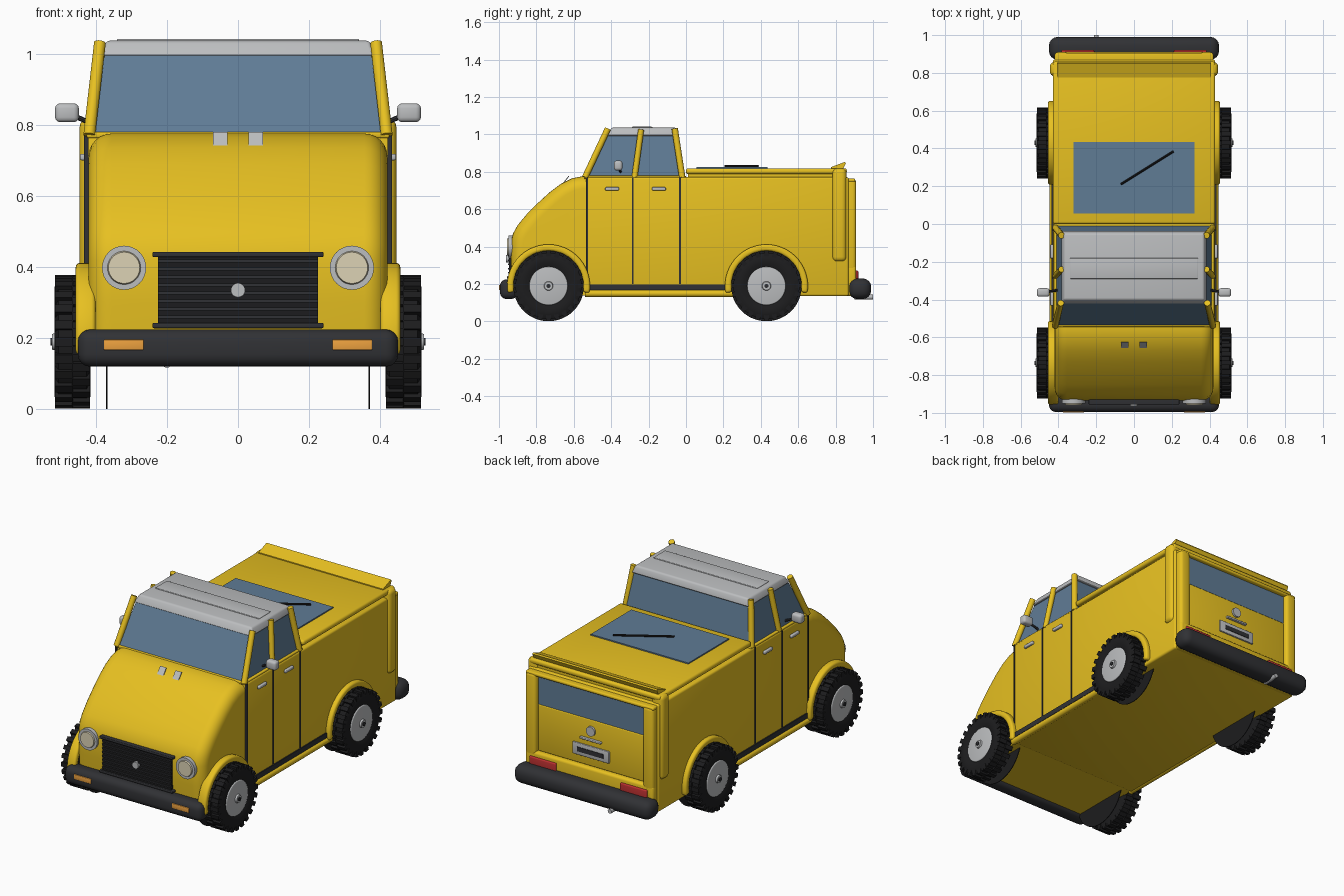
import bpy, bmesh, math
from mathutils import Vector, Matrix

if "Cube" in bpy.data.objects:
    bpy.data.objects.remove(bpy.data.objects["Cube"])


def mat(name, *rgb):
    m = bpy.data.materials.new(name)
    m.diffuse_color = (*rgb, 1)
    m.use_nodes = True
    m.node_tree.nodes["Principled BSDF"].inputs["Base Color"].default_value = m.diffuse_color
    return m


YELLOW = mat("yellow paint", 0.80, 0.53, 0.015)
GLASS = mat("blue glass", 0.115, 0.20, 0.30)
BLACK = mat("black rubber", 0.012, 0.012, 0.013)
DARK = mat("dark plastic", 0.03, 0.031, 0.035)
SILVER = mat("silver", 0.5, 0.51, 0.52)
CREAM = mat("lamp cream", 0.72, 0.65, 0.46)
AMBER = mat("amber", 0.85, 0.36, 0.05)
RED = mat("red", 0.5, 0.03, 0.03)


def finish(name, bm, material, bevel=0, seg=3, angle=35):
    bmesh.ops.recalc_face_normals(bm, faces=bm.faces)
    if bevel:
        edges = [e for e in bm.edges if e.calc_face_angle(0) > math.radians(40)]
        bmesh.ops.bevel(bm, geom=edges, offset=bevel, segments=seg, profile=0.5,
                        affect='EDGES', clamp_overlap=True)
    me = bpy.data.meshes.new(name)
    bm.to_mesh(me)
    bm.free()
    me.polygons.foreach_set("use_smooth", [True] * len(me.polygons))
    me.set_sharp_from_angle(angle=math.radians(angle))
    me.materials.append(material)
    ob = bpy.data.objects.new(name, me)
    bpy.context.collection.objects.link(ob)
    return ob


def box(name, x, y, z, material, bevel=0, seg=3):
    bm = bmesh.new()
    bmesh.ops.create_cube(bm, size=1)
    for v in bm.verts:
        v.co = [(a + b) / 2 + c * (b - a) for c, (a, b) in zip(v.co, (x, y, z))]
    return finish(name, bm, material, bevel, seg)


def prism_bm(profile, x0, x1):
    # side profile (y, z) extruded along x
    bm = bmesh.new()
    f = bm.faces.new([bm.verts.new((x0, y, z)) for y, z in profile])
    new = bmesh.ops.extrude_face_region(bm, geom=[f])["geom"]
    for v in new:
        if isinstance(v, bmesh.types.BMVert):
            v.co.x = x1
    return bm


def rod(name, a, b, r, material, sides=12, r2=None, bevel=0):
    a, b = Vector(a), Vector(b)
    bm = bmesh.new()
    m = Matrix.Translation((a + b) / 2) @ (b - a).to_track_quat('Z', 'Y').to_matrix().to_4x4()
    bmesh.ops.create_cone(bm, cap_ends=True, segments=sides, radius1=r,
                          radius2=r if r2 is None else r2, depth=(b - a).length, matrix=m)
    return finish(name, bm, material, bevel)


def frustum(name, low, high, material, bevel=0):
    # low / high: half width, y front, y back, z
    bm = bmesh.new()
    rings = [[bm.verts.new(p) for p in ((-w, y0, z), (w, y0, z), (w, y1, z), (-w, y1, z))]
             for w, y0, y1, z in (low, high)]
    bm.faces.new(rings[0])
    bm.faces.new(rings[1])
    for i in range(4):
        j = (i + 1) % 4
        bm.faces.new((rings[0][i], rings[0][j], rings[1][j], rings[1][i]))
    return finish(name, bm, material, bevel)


# Hood with rounded shoulders
hood = [(-0.52, 0.14), (-0.92, 0.14), (-0.935, 0.3), (-0.935, 0.42), (-0.925, 0.47), (-0.90, 0.515),
        (-0.85, 0.575), (-0.79, 0.635), (-0.73, 0.69), (-0.67, 0.735), (-0.61, 0.765), (-0.56, 0.775),
        (-0.52, 0.775)]
bm = prism_bm(hood, -0.42, 0.42)
edges = [e for e in bm.edges if abs(e.verts[0].co.x - e.verts[1].co.x) < 0.01
         and min(v.co.y for v in e.verts) < -0.53 and max(v.co.z for v in e.verts) > 0.2]
bmesh.ops.bevel(bm, geom=edges, offset=0.065, segments=6, profile=0.5, affect='EDGES',
                clamp_overlap=False)
finish("hood", bm, YELLOW)

# Main body and recessed tail
box("main_body", (-0.43, 0.43), (-0.53, 0.87), (0.135, 0.772), YELLOW, 0.012)
box("tail_sill", (-0.42, 0.42), (0.84, 0.91), (0.135, 0.3), YELLOW, 0.015)
box("tail_header", (-0.42, 0.42), (0.84, 0.905), (0.745, 0.765), YELLOW, 0.008)
box("rear_window", (-0.35, 0.35), (0.86, 0.882), (0.575, 0.75), GLASS)
box("tailgate", (-0.35, 0.35), (0.86, 0.885), (0.3, 0.575), YELLOW, 0.006)
rod("tailgate_badge", (0, 0.87, 0.51), (0, 0.897, 0.51), 0.028, SILVER, 24)
box("tailgate_handle", (-0.07, 0.07), (0.88, 0.9), (0.452, 0.464), SILVER, 0.004)
box("plate_frame", (-0.12, 0.12), (0.88, 0.895), (0.35, 0.42), SILVER, 0.004)
box("plate_panel", (-0.085, 0.085), (0.89, 0.898), (0.372, 0.398), DARK)

# Bed cover, hatch glass and spoiler
box("bed_cover", (-0.43, 0.43), (0.0, 0.86), (0.787, 0.819), YELLOW, 0.013)
box("bed_cover_base", (-0.40, 0.40), (0.01, 0.85), (0.76, 0.80), YELLOW)
box("hatch_glass", (-0.32, 0.32), (0.055, 0.435), (0.81, 0.826), GLASS)
rod("hatch_wiper", (-0.07, 0.21, 0.831), (0.21, 0.385, 0.831), 0.006, BLACK, 8)
finish("spoiler", prism_bm([(0.775, 0.815), (0.775, 0.825), (0.85, 0.853), (0.855, 0.845),
                            (0.84, 0.815)], -0.408, 0.408), YELLOW)

# Cab glass, roof
frustum("cab_glass", (0.412, -0.54, -0.008, 0.77), (0.373, -0.415, -0.05, 1.005), GLASS)
frustum("roof", (0.386, -0.425, -0.035, 0.992), (0.37, -0.40, -0.05, 1.036), SILVER, 0.01)
box("roof_crown", (-0.34, 0.34), (-0.29, -0.18), (1.03, 1.041), SILVER, 0.004)
box("window_sill", (-0.425, 0.425), (-0.545, 0.0), (0.762, 0.779), YELLOW, 0.005)

# Bumpers, grille
box("front_bumper", (-0.45, 0.45), (-0.995, -0.90), (0.12, 0.225), DARK, 0.035, 4)
box("rear_bumper", (-0.45, 0.45), (0.87, 0.99), (0.12, 0.23), DARK, 0.045, 4)
rod("exhaust_tip", (-0.2, 0.9, 0.13), (-0.2, 1.0, 0.13), 0.013, SILVER)
box("grille_panel", (-0.225, 0.225), (-0.946, -0.9), (0.235, 0.43), BLACK)
for z0, z1 in ((0.228, 0.243), (0.428, 0.443)):
    box("grille_frame_bar", (-0.24, 0.24), (-0.956, -0.9), (z0, z1), DARK, 0.004)
for i in range(8):
    z = 0.256 + i * 0.0225
    box("grille_slat", (-0.225, 0.225), (-0.953, -0.93), (z, z + 0.008), DARK)
rod("grille_badge", (0, -0.94, 0.335), (0, -0.963, 0.335), 0.02, SILVER, 24)


def wheel(s, y):
    c, r = 0.19, 0.177
    # lathed tyre
    prof = [(0.425, 0.10), (0.415, 0.125), (0.415, 0.155), (0.425, r), (0.505, r),
            (0.515, 0.155), (0.515, 0.125), (0.505, 0.10)]
    bm = bmesh.new()
    n = 48
    rings = [[bm.verts.new((s * x, y + q * math.cos(t), c + q * math.sin(t))) for x, q in prof]
             for t in (2 * math.pi * i / n for i in range(n))]
    for i in range(n):
        a, b = rings[i], rings[(i + 1) % n]
        for j in range(len(prof)):
            k = (j + 1) % len(prof)
            bm.faces.new((a[j], a[k], b[k], b[j]))
    # staggered tread blocks
    for i in range(48):
        x = 0.441 if i % 2 else 0.489
        m = (Matrix.Translation((0, y, c)) @ Matrix.Rotation(2 * math.pi * i / 48, 4, 'X')
             @ Matrix.Translation((s * x, 0, 0.171)) @ Matrix.Diagonal((0.05, 0.025, 0.034, 1)))
        bmesh.ops.create_cube(bm, size=1, matrix=m)
    finish("tyre", bm, BLACK)
    rod("wheel_rim", (s * 0.42, y, c), (s * 0.512, y, c), 0.103, SILVER, 40, bevel=0.006)
    rod("wheel_hub", (s * 0.50, y, c), (s * 0.522, y, c), 0.028, SILVER, 24, 0.022)
    rod("hub_nut", (s * 0.51, y, c), (s * 0.527, y, c), 0.011, DARK, 12)
    rod("wheel_backing_disc", (s * 0.367, y, c), (s * 0.371, y, c), 0.189, BLACK, 48)
    # fender flare arch
    arc = [math.radians(-10 + 200 * i / 28) for i in range(29)]
    pts = [(y + 0.222 * math.cos(t), c + 0.222 * math.sin(t)) for t in arc]
    pts += [(y + 0.187 * math.cos(t), c + 0.187 * math.sin(t)) for t in reversed(arc)]
    finish("fender_flare", prism_bm(pts, s * 0.40, s * 0.456), YELLOW, 0.012)


for s in (-1, 1):
    def sx(a, b):
        return tuple(sorted((s * a, s * b)))

    for y in (-0.735, 0.43):
        wheel(s, y)

    # Window pillars
    rod("front_pillar", (s * 0.418, -0.54, 0.77), (s * 0.388, -0.418, 1.03), 0.017, YELLOW)
    rod("middle_pillar", (s * 0.416, -0.275, 0.77), (s * 0.384, -0.24, 1.025), 0.016, YELLOW)
    rod("rear_pillar", (s * 0.416, -0.02, 0.77), (s * 0.384, -0.06, 1.03), 0.017, YELLOW)
    # Tail posts
    box("tail_frame_post", sx(0.35, 0.42), (0.84, 0.91), (0.14, 0.76), YELLOW, 0.018)
    box("tail_corner_post", sx(0.37, 0.445), (0.782, 0.858), (0.32, 0.818), YELLOW, 0.025, 4)
    # Door seams, sills and handles
    for y in (-0.53, -0.285, -0.032):
        box("door_seam", sx(0.42, 0.432), (y - 0.005, y + 0.005), (0.2, 0.77), DARK)
    box("sill_strip", sx(0.42, 0.436), (-0.52, 0.24), (0.168, 0.198), DARK)
    rod("side_step", (s * 0.428, -0.54, 0.149), (s * 0.428, 0.25, 0.149), 0.019, YELLOW)
    for y in (-0.395, -0.145):
        box("door_handle", sx(0.425, 0.444), (y - 0.037, y + 0.037), (0.7, 0.718), SILVER, 0.005)
    # Mirror on a short stalk
    box("side_mirror", sx(0.447, 0.514), (-0.385, -0.34), (0.807, 0.86), SILVER, 0.014)
    rod("mirror_stalk", (s * 0.405, -0.35, 0.8), (s * 0.46, -0.36, 0.825), 0.007, DARK, 8)
    # Lamps
    rod("headlight_ring", (s * 0.32, -0.88, 0.398), (s * 0.32, -0.95, 0.398), 0.062, SILVER, 32)
    rod("headlight_lens", (s * 0.32, -0.94, 0.398), (s * 0.32, -0.957, 0.398), 0.051, CREAM, 32, 0.044)
    box("turn_signal", sx(0.265, 0.377), (-0.999, -0.97), (0.167, 0.196), AMBER, 0.003)
    box("tail_light", sx(0.21, 0.385), (0.89, 0.921), (0.2, 0.272), RED, 0.006)
    # Washer plates on the hood
    finish("washer_plate", prism_bm([(-0.668, 0.728), (-0.664, 0.725), (-0.624, 0.776), (-0.628, 0.779)],
                                    s * 0.03, s * 0.07), SILVER)
